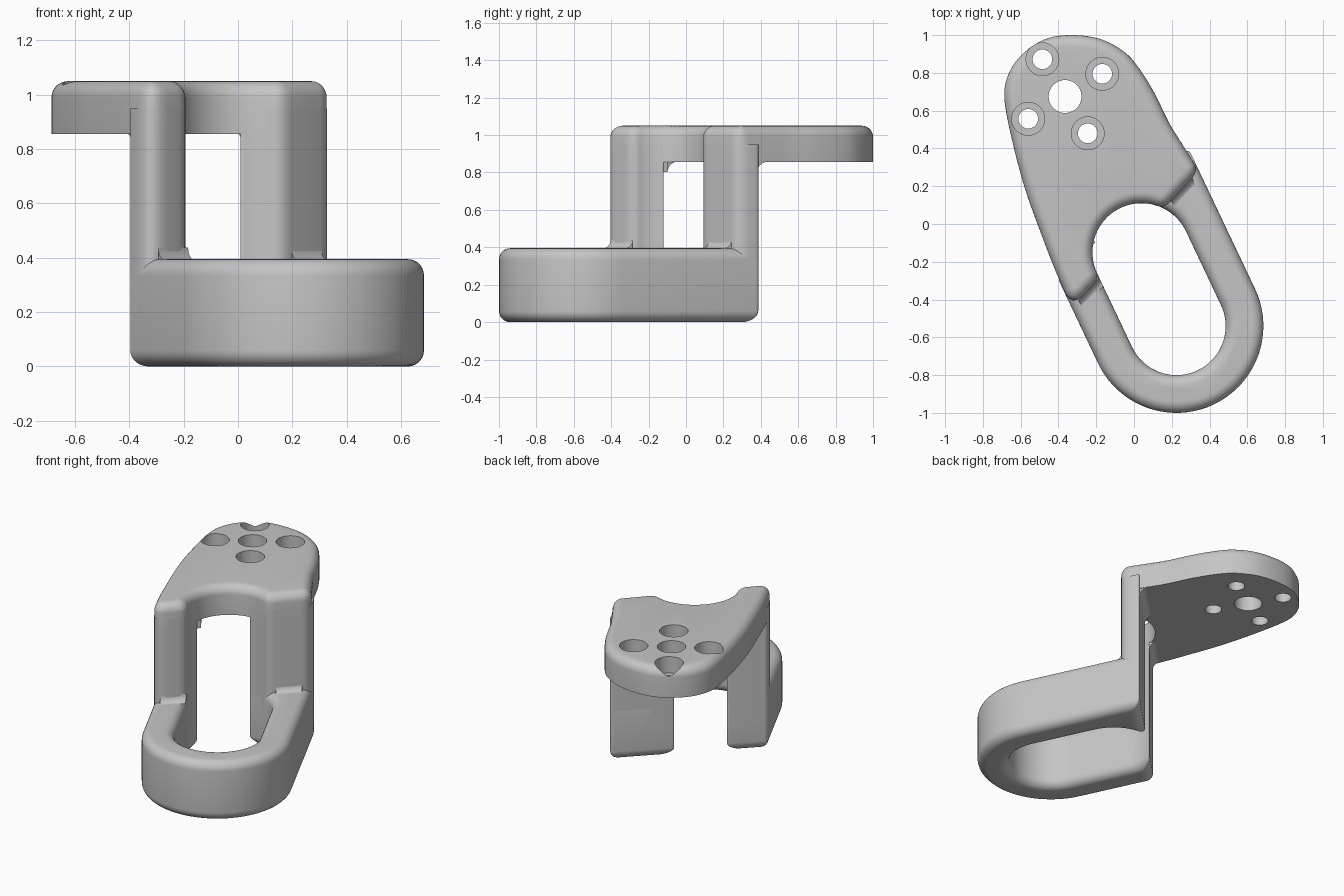
import bpy, bmesh
from math import radians, cos, sin, acos, degrees, atan2, pi
from mathutils import Vector
from mathutils.geometry import interpolate_bezier

if "Cube" in bpy.data.objects:
    bpy.data.objects.remove(bpy.data.objects["Cube"])

grey = bpy.data.materials.new("plain grey")
grey.use_nodes = True
grey.diffuse_color = (0.56, 0.56, 0.56, 1)
grey.node_tree.nodes["Principled BSDF"].inputs["Base Color"].default_value = (0.56, 0.56, 0.56, 1)

# Layout: a slot with two arc centres, and a riser that crosses it on a slant
SLOT_FRONT, SLOT_BACK = Vector((0.225, -0.54)), Vector((0.04, -0.15))
R_OUT, R_IN = 0.46, 0.26
ALONG = (SLOT_BACK - SLOT_FRONT).normalized()
ACROSS = Vector((ALONG.y, -ALONG.x))
TILT = degrees(atan2(ACROSS.y, ACROSS.x))
# Riser faces: direction of the normal, distance from the slot centre, inset sign
FRONT, BACK = (137.2, 0.07, 1), (135, 0.212, -1)
PLATE_LOW, TOP, RING_TOP, ROUND = 0.855, 1.05, 0.395, 0.06


def on_arc(centre, r, a):
    return centre + r * Vector((cos(radians(a)), sin(radians(a))))


def cross(s, line, e=0):
    """Point where the side line s meets a riser face, both inset by e."""
    angle, d, sign = line
    n = on_arc(Vector((0, 0)), 1, angle)
    p = SLOT_FRONT + (s - e if s > 0 else s + e) * ACROSS
    return p + ALONG * ((d + sign * e - n.dot(p - SLOT_BACK)) / n.dot(ALONG))


def hole_angle(side, line, e=0):
    """Angle on the slot's back arc where a riser face cuts it."""
    return line[0] - side * degrees(acos((line[1] + line[2] * e) / (R_IN + e)))


def hole_corner(side, line, e=0):
    return on_arc(SLOT_BACK, R_IN + e, hole_angle(side, line, e))


def arc(centre, r, a0, a1, n):
    return [(on_arc(centre, r, a0 + (a1 - a0) * i / n), 0) for i in range(n + 1)]


def soften(path, e):
    """Replace each corner that has a trim length with a small curve."""
    out = []
    for i, (p, k) in enumerate(path):
        if not k:
            out.append(p)
            continue
        k *= 1 - e / 0.065
        a, b = path[i - 1][0] - p, path[(i + 1) % len(path)][0] - p
        a = p + a.normalized() * min(k, a.length * 0.8)
        b = p + b.normalized() * min(k, b.length * 0.8)
        for j in range(7):
            t = j / 6
            out.append(a * (1 - t) ** 2 + p * 2 * t * (1 - t) + b * t * t)
    return out


def finish(bm, name):
    bmesh.ops.recalc_face_normals(bm, faces=bm.faces)
    mesh = bpy.data.meshes.new(name)
    bm.to_mesh(mesh)
    bm.free()
    mesh.materials.append(grey)
    ob = bpy.data.objects.new(name, mesh)
    bpy.context.collection.objects.link(ob)
    return ob


def rim(z, up):
    """Inset and height pairs of a rounded rim, from the wall to the cap."""
    steps = [pi / 2 * i / 7 for i in range(8)]
    return [(ROUND * (1 - cos(a)), z - up * ROUND * (1 - sin(a))) for a in steps]


def loft(name, outline, levels):
    """Stack inset copies of an outline and cap both ends."""
    bm = bmesh.new()
    rows = [[bm.verts.new((p.x, p.y, z)) for p in soften(outline(e), e)] for e, z in levels]
    for low, high in zip(rows, rows[1:]):
        for i in range(len(low)):
            bm.faces.new((low[i - 1], low[i], high[i], high[i - 1]))
    bm.faces.new(rows[0])
    bm.faces.new(rows[-1])
    return finish(bm, name)


def fillet(name, s0, s1, line, z, size, up):
    """Concave strip where a riser face meets a level face."""
    prof = [(0, 0)] + [(size * (1 - sin(a)), size * (1 - cos(a)))
                       for a in (pi / 2 * i / 6 for i in range(7))]
    bm = bmesh.new()
    angle, d, sign = line
    ends = [[bm.verts.new((*cross(s, (angle, d - sign * (w - 0.002), sign)), z + up * (h - 0.002)))
             for w, h in prof] for s in (s0, s1)]
    for i in range(len(prof)):
        bm.faces.new((ends[0][i - 1], ends[0][i], ends[1][i], ends[1][i - 1]))
    for end in ends:
        bm.faces.new(end)
    return finish(bm, name)


# Lower ring, open at the back between the legs
def ring(e):
    path = [(cross(R_OUT, BACK, e), 0.03)]
    path += arc(SLOT_FRONT, R_OUT - e, TILT, TILT - 180, 40)
    path += [(cross(-R_OUT, BACK, e), 0.02), (hole_corner(-1, BACK, e), 0.03)]
    path += arc(SLOT_BACK, R_IN + e, hole_angle(-1, BACK, e) + 8, TILT + 180, 8)
    path += arc(SLOT_FRONT, R_IN + e, TILT + 180, TILT + 360, 40)
    path += arc(SLOT_BACK, R_IN + e, TILT, hole_angle(1, BACK, e) - 8, 16)
    return path + [(hole_corner(1, BACK, e), 0.03)]


parts = [loft("lower_ring", ring, rim(0, -1)[::-1] + rim(RING_TOP, 1))]

# Two legs with their fillets
for side, label in ((1, "left"), (-1, "right")):
    def leg(e):
        path = [(cross(side * R_OUT, FRONT, e), 0.06 if side > 0 else 0.1),
                (cross(side * R_OUT, BACK, e), 0.03 if side > 0 else 0.02),
                (hole_corner(side, BACK, e), 0.03)]
        path += arc(SLOT_BACK, R_IN + e, hole_angle(side, BACK, e) - side * 8,
                    hole_angle(side, FRONT, e) + side * 12, 8)
        return path + [(hole_corner(side, FRONT, e), 0.055)]

    parts.append(loft(label + "_leg", leg, [(0, 0.2), (0, 0.95)]))
    inner, outer = (0.1, 0.44) if side > 0 else (-0.2, -0.44)
    parts.append(fillet(label + "_upper_fillet", inner, outer, BACK, PLATE_LOW, 0.055, -1))
    parts.append(fillet(label + "_foot_fillet", side * 0.26, side * 0.41, FRONT, RING_TOP, 0.045, 1))

# Mounting plate with a smooth rounded back end
knots = [Vector(p) for p in ((0.2, 0.51), (0.11, 0.69), (0.03, 0.82), (-0.05, 0.91), (-0.18, 0.98),
                             (-0.34, 1.0), (-0.48, 0.975), (-0.6, 0.89), (-0.67, 0.78), (-0.685, 0.65),
                             (-0.64, 0.42), (-0.575, 0.18), (-0.5, -0.03), (-0.415, -0.25))]
guide = [cross(R_OUT, FRONT)] + knots + [cross(-R_OUT, FRONT)]
curve = []
for i in range(1, len(guide) - 2):
    p, q = guide[i], guide[i + 1]
    h1, h2 = p + (q - guide[i - 1]) / 6, q - (guide[i + 2] - p) / 6
    curve += [c.to_2d() for c in
              interpolate_bezier(p.to_3d(), h1.to_3d(), h2.to_3d(), q.to_3d(), 6)[:-1]]
curve.append(knots[-1])


def plate(e):
    path = [(cross(R_OUT, FRONT, e), 0.06)]
    for i, p in enumerate(curve):
        t = (curve[min(i + 1, len(curve) - 1)] - curve[max(i - 1, 0)]).normalized()
        path.append((p + e * Vector((-t.y, t.x)), 0))
    path += [(cross(-R_OUT, FRONT, e), 0.1), (hole_corner(-1, FRONT, e), 0.055)]
    path += arc(SLOT_BACK, R_IN + e, hole_angle(-1, FRONT, e) - 12, hole_angle(1, FRONT, e) + 12, 28)
    return path + [(hole_corner(1, FRONT, e), 0.055)]


plate_ob = loft("mounting_plate", plate, [(0, PLATE_LOW)] + rim(TOP, 1))
parts.append(plate_ob)

# Centre hole and four counterbored screw holes
bores = [(-0.365, 0.675, 0.087, 0.8)]
for x, y in ((-0.485, 0.872), (-0.168, 0.795), (-0.56, 0.557), (-0.245, 0.48)):
    bores += [(x, y, 0.052, 0.8), (x, y, 0.087, 0.94)]
for x, y, r, z in bores:
    bpy.ops.mesh.primitive_cylinder_add(vertices=40, radius=r, depth=0.4, location=(x, y, z + 0.2))
    cutter = bpy.context.object
    cutter.hide_render = True
    bpy.context.view_layer.objects.active = plate_ob
    mod = plate_ob.modifiers.new("bore", 'BOOLEAN')
    mod.operation, mod.object, mod.solver = 'DIFFERENCE', cutter, 'EXACT'
    bpy.ops.object.modifier_apply(modifier=mod.name)
    bpy.data.objects.remove(cutter)

# Smooth shading that keeps hard edges
bpy.ops.object.select_all(action='DESELECT')
for ob in parts:
    ob.select_set(True)
bpy.context.view_layer.objects.active = plate_ob
bpy.ops.object.shade_smooth_by_angle(angle=radians(35))
